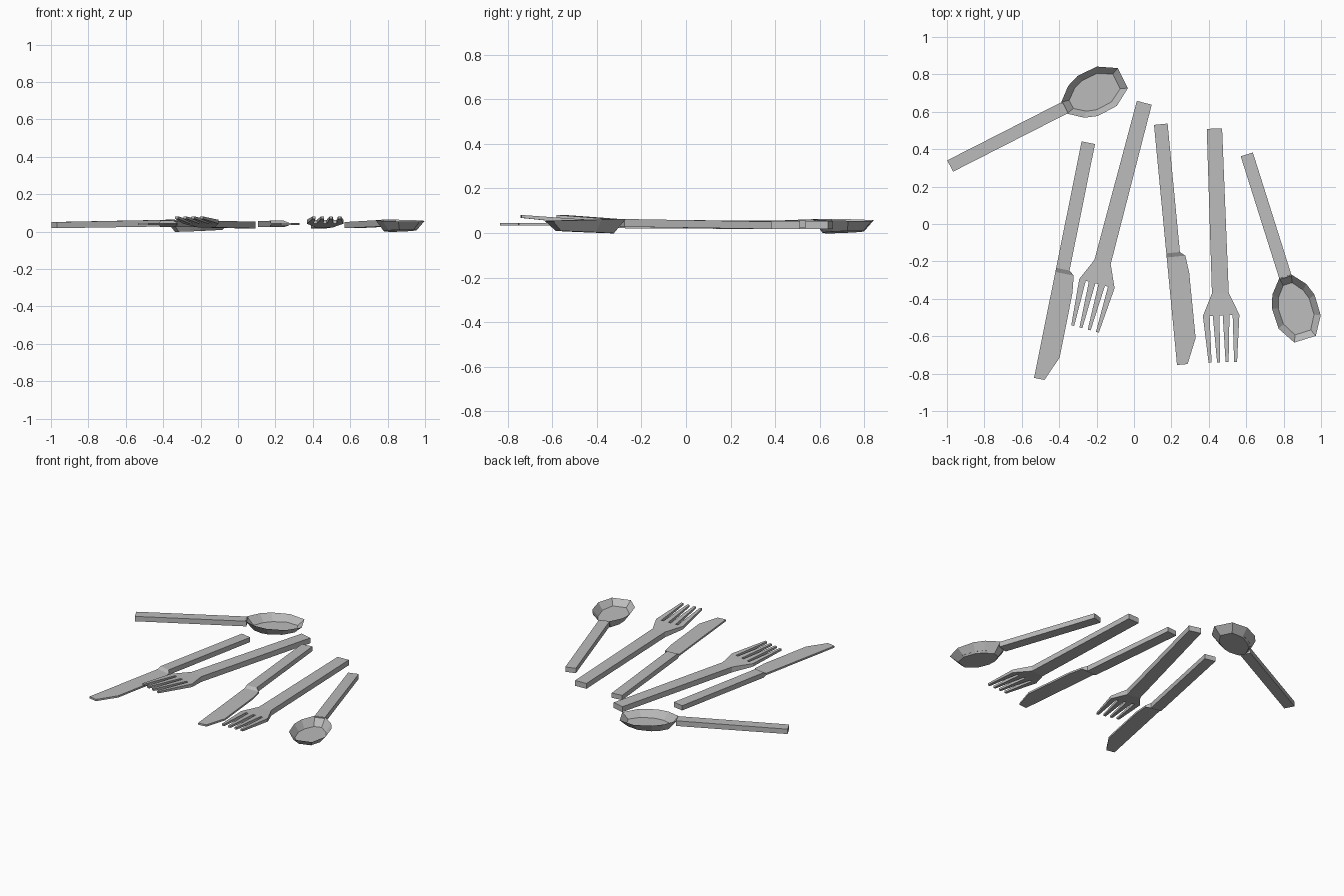
import bpy, bmesh, math

if "Cube" in bpy.data.objects:
    bpy.data.objects.remove(bpy.data.objects["Cube"])

steel = bpy.data.materials.new("grey steel")
steel.diffuse_color = (0.5, 0.5, 0.5, 1)
steel.use_nodes = True
steel.node_tree.nodes["Principled BSDF"].inputs["Base Color"].default_value = steel.diffuse_color


def loft(bm, sections):
    """Box-section bar through (u, v0, v1, z0, z1) sections along +u."""
    rings = [[bm.verts.new(p) for p in
              ((u, v0, z0), (u, v1, z0), (u, v1, z1), (u, v0, z1))]
             for u, v0, v1, z0, z1 in sections]
    for a, b in zip(rings, rings[1:]):
        for i in range(4):
            j = (i + 1) % 4
            bm.faces.new((a[i], a[j], b[j], b[i]))
    bm.faces.new(rings[0])
    bm.faces.new(rings[-1])


def finish(bm, name, start, end):
    """Place a piece with its handle end at start, pointing towards end."""
    bmesh.ops.recalc_face_normals(bm, faces=bm.faces)
    me = bpy.data.meshes.new(name)
    bm.to_mesh(me)
    bm.free()
    me.materials.append(steel)
    ob = bpy.data.objects.new(name, me)
    ob.location = (start[0], start[1], 0)
    ob.rotation_euler.z = math.atan2(end[1] - start[1], end[0] - start[0])
    bpy.context.collection.objects.link(ob)


def knife(name, start, end):
    bm = bmesh.new()
    # handle, step and thin blade with a straight back edge
    loft(bm, [(0, 0, .073, .024, .056), (.69, 0, .073, .024, .058),
              (.712, 0, .10, .034, .046), (.804, 0, .112, .034, .046),
              (1.156, 0, .113, .034, .046), (1.29, 0, .057, .034, .046)])
    finish(bm, name, start, end)


def fork(name, start, end):
    bm = bmesh.new()
    # handle and flared head
    loft(bm, [(0, -.041, .041, .017, .053), (.88, -.045, .045, .022, .058),
              (1.0, -.098, .098, .042, .063)])
    # four tapering, rising tines
    for k in (-1.5, -.5, .5, 1.5):
        b, t = k * .053, k * .0455
        loft(bm, [(1.0, b - .018, b + .018, .042, .063),
                  (1.25, t - .008, t + .008, .068, .081)])
    finish(bm, name, start, end)


def spoon(name, start, end):
    bm = bmesh.new()
    # handle
    loft(bm, [(0, -.034, .034, .018, .051), (.69, -.034, .034, .028, .063)])
    # ten-sided bowl: rim, outer floor and inner floor
    half = [(.684, .034), (.756, .095), (.825, .12), (.94, .118), (1.036, .06)]
    outline = half + [(u, -v) for u, v in reversed(half)]
    c = .87

    def ring(su, sv, z, slope):
        return [bm.verts.new((c + (u - c) * su, v * sv, z + slope * (u - c)))
                for u, v in outline]
    rim = ring(1, 1, .059, -.025)
    for floor in (ring(.72, .66, .0045, .03), ring(.77, .73, .015, .02)):
        for i in range(10):
            j = (i + 1) % 10
            bm.faces.new((rim[i], rim[j], floor[j], floor[i]))
        bm.faces.new(floor)
    finish(bm, name, start, end)


knife("knife_left", (-.28, .442), (-.535, -.825))
knife("knife_right", (.107, .53), (.23, -.755))
fork("fork_left", (.055, .648), (-.262, -.562))
fork("fork_right", (.43, .51), (.475, -.74))
spoon("spoon_back", (-.983, .31), (-.06, .78))
spoon("spoon_right", (.603, .372), (.915, -.617))
